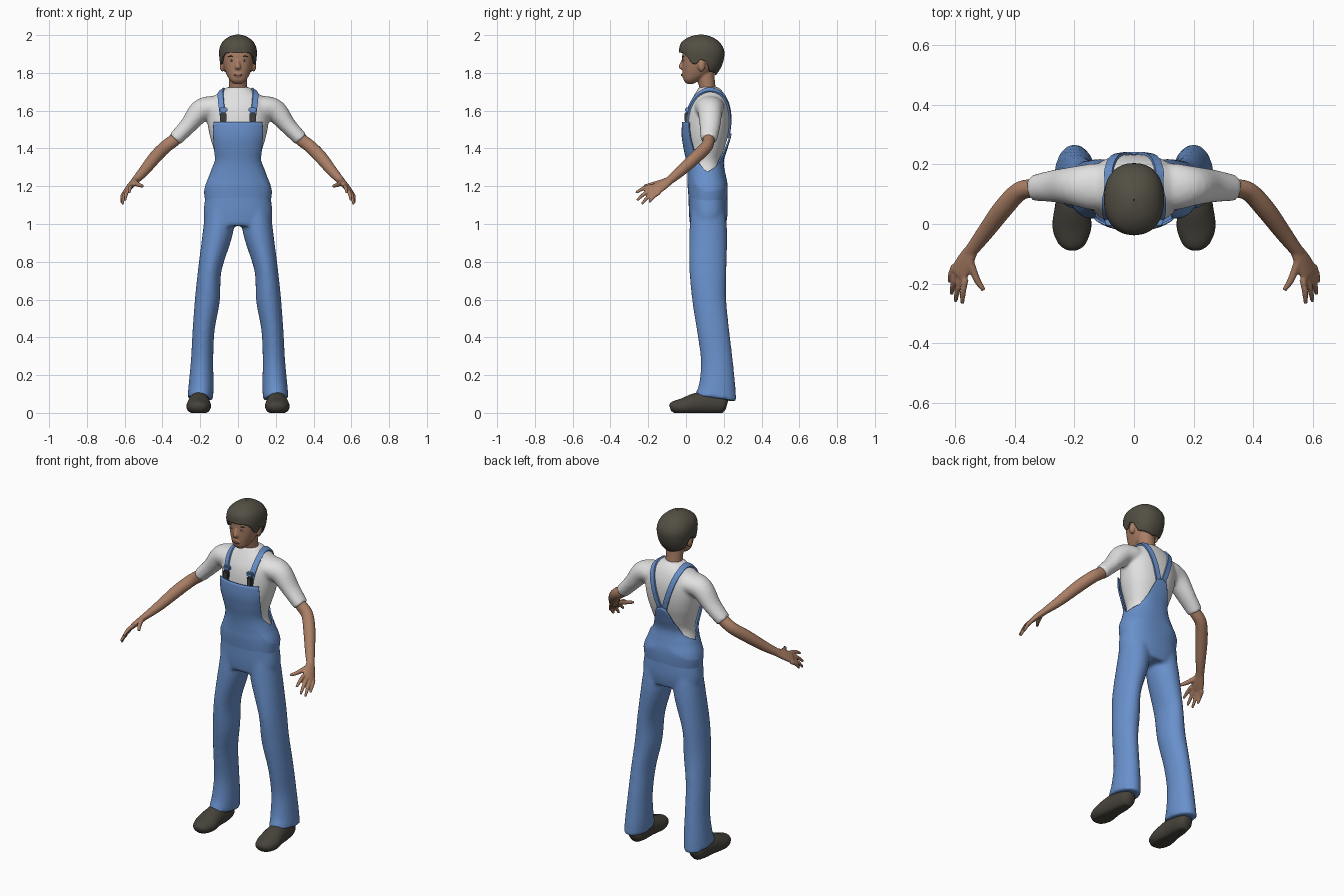
import bpy, bmesh, math
from mathutils import Vector, Matrix
from mathutils.bvhtree import BVHTree

if "Cube" in bpy.data.objects:
    bpy.data.objects.remove(bpy.data.objects["Cube"])


def material(name, *rgb):
    m = bpy.data.materials.new(name)
    m.use_nodes = True
    m.diffuse_color = (*rgb, 1)
    m.node_tree.nodes["Principled BSDF"].inputs["Base Color"].default_value = (*rgb, 1)
    return m


DENIM = material("denim blue", .14, .28, .60)
COTTON = material("white cotton", .75, .75, .75)
SKIN = material("skin", .40, .21, .13)
HAIR = material("dark hair", .085, .077, .057)
LEATHER = material("shoe leather", .062, .056, .044)
METAL = material("dark metal", .05, .05, .055)
LIP = material("lips", .27, .11, .085)
EYE = material("eye white", .6, .58, .55)


def interp(rows, key):
    """Smooth interpolation of rows keyed by their first column."""
    i = 0
    while i < len(rows) - 2 and key > rows[i + 1][0]:
        i += 1
    p, q = rows[i], rows[i + 1]
    a, b = rows[max(i - 1, 0)], rows[min(i + 2, len(rows) - 1)]
    h = q[0] - p[0]
    t = min(max((key - p[0]) / h, 0), 1)
    out = []
    for k in range(1, len(p)):
        m0 = (q[k] - a[k]) / (q[0] - a[0]) * h
        m1 = (b[k] - p[k]) / (b[0] - p[0]) * h
        d = q[k] - p[k]
        out.append(p[k] + t * m0 + t * t * (3 * d - 2 * m0 - m1) + t ** 3 * (m0 + m1 - 2 * d))
    return out


def linear(pairs, key):
    for (a, u), (b, v) in zip(pairs, pairs[1:]):
        if key <= b:
            return u + (v - u) * (key - a) / (b - a)
    return pairs[-1][1]


def section(rows, z, deg, grow=0, n=2.3):
    """Point on a body outline; zero degrees faces the front."""
    rx, yf, yb = interp(rows, z)
    s, c = math.sin(math.radians(deg)), math.cos(math.radians(deg))
    x = (rx + grow) * math.copysign(abs(s) ** (2 / n), s)
    y = (yf + yb) / 2 - ((yb - yf) / 2 + grow) * math.copysign(abs(c) ** (2 / n), c)
    return Vector((x, y, z))


def bridge(bm, rings, caps=True):
    loops = [[bm.verts.new(p) for p in ring] for ring in rings]
    n = len(loops[0])
    for a, b in zip(loops, loops[1:]):
        for i in range(n):
            j = (i + 1) % n
            bm.faces.new((a[i], a[j], b[j], b[i]))
    if caps:
        bm.faces.new(loops[0])
        bm.faces.new(loops[-1])


def body(bm, rows, low, high, grow=0, steps=40):
    bridge(bm, [[section(rows, low + (high - low) * k / steps, a, grow) for a in range(0, 360, 8)]
                for k in range(steps + 1)])


def loft(bm, path, side=(1, 0, 0), s=1, seg=20):
    """Tube through (x, y, z, radius along side, other radius) stations."""
    rows = [(i, *p) for i, p in enumerate(path)]
    pts = [interp(rows, k / 4) for k in range(4 * (len(path) - 1) + 1)]
    rings = []
    for k, p in enumerate(pts):
        t = (Vector(pts[min(k + 1, len(pts) - 1)][:3]) - Vector(pts[max(k - 1, 0)][:3])).normalized()
        a = Vector(side)
        a = (a - t * a.dot(t)).normalized()
        b = t.cross(a)
        ring = []
        for i in range(seg):
            w = 2 * math.pi * i / seg
            v = Vector(p[:3]) + a * p[3] * math.cos(w) + b * p[4] * math.sin(w)
            ring.append(Vector((v.x * s, v.y, v.z)))
        rings.append(ring)
    bridge(bm, rings)


def ball(bm, loc, scale):
    m = Matrix.Translation(loc) @ Matrix.Diagonal((*scale, 1))
    bmesh.ops.create_uvsphere(bm, u_segments=16, v_segments=10, radius=1, matrix=m)


def finish(name, bm, mat, voxel=0, relax=4, thick=0, smooth=True):
    bmesh.ops.recalc_face_normals(bm, faces=bm.faces)
    me = bpy.data.meshes.new(name)
    bm.to_mesh(me)
    bm.free()
    me.materials.append(mat)
    for p in me.polygons:
        p.use_smooth = smooth
    ob = bpy.data.objects.new(name, me)
    bpy.context.collection.objects.link(ob)
    if voxel:
        r = ob.modifiers.new("blend", 'REMESH')
        r.mode, r.voxel_size, r.use_smooth_shade = 'VOXEL', voxel, True
        r = ob.modifiers.new("relax", 'SMOOTH')
        r.factor, r.iterations = .5, relax
    if thick:
        r = ob.modifiers.new("thickness", 'SOLIDIFY')
        r.thickness, r.offset = thick, 0
    return ob


def surface(ob):
    bpy.context.view_layer.update()
    return BVHTree.FromObject(ob, bpy.context.evaluated_depsgraph_get())


def shell(name, rows, edge, far, grow, power, mat, thick):
    """Garment or hair sheet from height far to an edge that varies by angle."""
    bm, rings = bmesh.new(), []
    for k in range(33):
        t = k / 32
        ring = []
        for a in range(-180, 180, 4):
            z = far + (linear(edge, abs(a)) - far) * t ** power
            ring.append(section(rows, z, a, grow * min(1, 3 * t)))
        rings.append(ring)
    bridge(bm, rings, caps=False)
    return finish(name, bm, mat, thick=thick)


# Torso outline: height, half width, front, back
TORSO = [(.97, .165, .03, .20), (1.05, .176, .022, .214), (1.12, .170, .02, .214),
         (1.20, .157, .02, .208), (1.26, .134, .024, .193), (1.33, .114, .018, .183),
         (1.40, .130, .004, .203), (1.47, .150, -.006, .223), (1.55, .163, -.002, .233),
         (1.62, .160, .012, .228), (1.67, .135, .036, .212), (1.70, .092, .054, .195),
         (1.73, .052, .072, .165)]

# Shirt with short sleeves
bm = bmesh.new()
body(bm, TORSO, 1.2, 1.725)
for s in (1, -1):
    loft(bm, [(.08, .125, 1.62, .055, .075), (.14, .125, 1.618, .06, .078), (.20, .127, 1.597, .06, .066),
              (.265, .127, 1.52, .045, .055), (.335, .121, 1.447, .039, .044)], (1, 0, 1), s, 28)
shirt = finish("shirt", bm, COTTON, .01)

# Trousers
bm = bmesh.new()
body(bm, TORSO, .99, 1.25, .006, 24)
for s in (1, -1):
    loft(bm, [(.09, .117, 1.08, .08, .09), (.108, .118, .95, .079, .1), (.149, .116, .76, .062, .098),
              (.162, .123, .60, .066, .09), (.182, .143, .44, .058, .085), (.190, .163, .28, .059, .084),
              (.195, .165, .15, .066, .096), (.200, .157, .075, .068, .112)], s=s, seg=32)
finish("trousers", bm, DENIM, .01)

# Bib and rising back panel
shell("bib", TORSO, [(0, 1.54), (44, 1.54), (52, 1.45), (66, 1.34), (92, 1.275), (130, 1.31),
                     (155, 1.38), (172, 1.47), (180, 1.48)], 1.12, .013, 1, DENIM, .008)

# Shoulder straps with clasps, laid on the shirt
cloth = surface(shirt)
STRAP = [(.086, -.03, 1.53), (.088, 0, 1.60), (.10, .03, 1.68), (.106, .09, 1.73),
         (.10, .16, 1.73), (.075, .24, 1.65), (.012, .26, 1.45)]
rows = [(i, *p) for i, p in enumerate(STRAP)]
for s, label in ((1, "left"), (-1, "right")):
    spots = [cloth.find_nearest(Vector(interp(rows, k / 6)))[:2] for k in range(37)]
    rings = []
    for k, (p, n) in enumerate(spots):
        t = spots[min(k + 1, 36)][0] - spots[max(k - 1, 0)][0]
        w = n.cross(t).normalized() * .015
        ring = [p + w - n * .006, p + w + n * .009, p - w + n * .009, p - w - n * .006]
        rings.append([Vector((v.x * s, v.y, v.z)) for v in ring])
    bm = bmesh.new()
    bridge(bm, rings)
    finish(label + "_strap", bm, DENIM, smooth=False)
    for part, z, size, mat in (("clasp", 1.565, (.034, .022, .05), METAL),
                               ("buckle_loop", 1.605, (.042, .024, .022), DENIM)):
        p = cloth.find_nearest(Vector((.087, -.02, z)))[0]
        bm = bmesh.new()
        bmesh.ops.create_cube(bm, size=1, matrix=Matrix.Translation((p.x * s, p.y - .008, z))
                              @ Matrix.Diagonal((*size, 1)))
        bmesh.ops.bevel(bm, geom=bm.edges[:], offset=.005, segments=2, affect='EDGES')
        finish(label + "_" + part, bm, mat, smooth=False)

# Arms with hands
PINKY, INDEX = Vector((.602, -.14, 1.167)), Vector((.565, -.184, 1.2))
TIPS = [(.618, -.195, 1.115), (.612, -.235, 1.105), (.598, -.26, 1.125), (.575, -.266, 1.165)]
ACROSS = INDEX - PINKY
for s, label in ((1, "left"), (-1, "right")):
    bm = bmesh.new()
    loft(bm, [(.29, .122, 1.49, .032, .034), (.335, .12, 1.446, .031, .034), (.385, .108, 1.408, .032, .034),
              (.44, .05, 1.352, .033, .034), (.50, -.03, 1.278, .028, .028),
              (.552, -.098, 1.222, .022, .019)], ACROSS, s)
    loft(bm, [(.54, -.08, 1.235, .022, .018), (.562, -.12, 1.21, .033, .018),
              (.585, -.163, 1.183, .038, .014), (.589, -.172, 1.178, .03, .009)], ACROSS, s)
    for i, tip in enumerate(TIPS):
        root = PINKY.lerp(INDEX, i / 3)
        mid = root.lerp(Vector(tip), .5) + Vector((.003, -.003, .005))
        loft(bm, [(*root, .0115, .0115), (*mid, .0105, .0105), (*tip, .007, .007)], ACROSS, s, 12)
    loft(bm, [(.55, -.125, 1.222, .016, .014), (.527, -.185, 1.208, .012, .012),
              (.503, -.222, 1.2, .008, .008)], ACROSS, s, 12)
    finish(label + "_arm", bm, SKIN, .005, 3)

    # Shoes, flat on the ground
    bm = bmesh.new()
    loft(bm, [(.207, -.084, .025, .022, .016), (.207, -.065, .03, .046, .032), (.208, -.01, .034, .065, .046),
              (.206, .07, .05, .057, .06), (.203, .15, .05, .05, .06), (.202, .20, .044, .04, .046),
              (.202, .216, .04, .02, .024)], s=s, seg=28)
    for v in bm.verts:
        v.co.z = max(v.co.z, 0)
    finish(label + "_shoe", bm, LEATHER)

# Head, neck, nose and ears
HEAD = [(1.742, .022, .004, .04), (1.76, .042, -.012, .07), (1.79, .06, -.017, .12),
        (1.83, .075, -.019, .155), (1.87, .082, -.02, .17), (1.91, .083, -.018, .18),
        (1.95, .07, -.002, .165), (1.98, .04, .035, .125)]
bm = bmesh.new()
body(bm, HEAD, 1.742, 1.978)
loft(bm, [(0, .125, 1.64, .055, .05), (0, .116, 1.71, .048, .042), (0, .10, 1.80, .05, .05)])
loft(bm, [(0, -.015, 1.872, .007, .006), (0, -.024, 1.85, .009, .008), (0, -.028, 1.832, .015, .011),
          (0, -.018, 1.822, .012, .006)])
for s in (1, -1):
    ball(bm, (s * .083, .082, 1.838), (.014, .02, .032))
ball(bm, (0, -.014, 1.79), (.022, .01, .012))
head = finish("head", bm, SKIN, .005, 3)

# Eyes, brows and mouth as thin plates
face = surface(head)


def plate(name, x, z, size, mat, lift=0):
    y = face.ray_cast(Vector((x, -1, z)), Vector((0, 1, 0)))[0].y
    bm = bmesh.new()
    ball(bm, (x, y - lift, z), size)
    finish(name, bm, mat)


for s, label in ((1, "left"), (-1, "right")):
    plate(label + "_eye", s * .034, 1.866, (.012, .004, .005), EYE)
    plate(label + "_iris", s * .034, 1.866, (.005, .0035, .005), HAIR, .002)
    plate(label + "_brow", s * .036, 1.887, (.018, .004, .004), HAIR)
plate("mouth", 0, 1.789, (.021, .004, .006), LIP)

# Short hair
CROWN = [(1.78, .058, .0, .145), (1.83, .083, -.02, .178), (1.88, .091, -.027, .194),
         (1.92, .092, -.029, .194), (1.955, .08, -.02, .175), (1.98, .055, .01, .145),
         (1.994, .028, .045, .11), (1.999, .002, .078, .082)]
shell("hair", CROWN, [(0, 1.908), (38, 1.906), (52, 1.885), (66, 1.85), (78, 1.845), (88, 1.872),
                      (100, 1.86), (116, 1.81), (180, 1.79)], 1.999, .003, 1.6, HAIR, .009)
